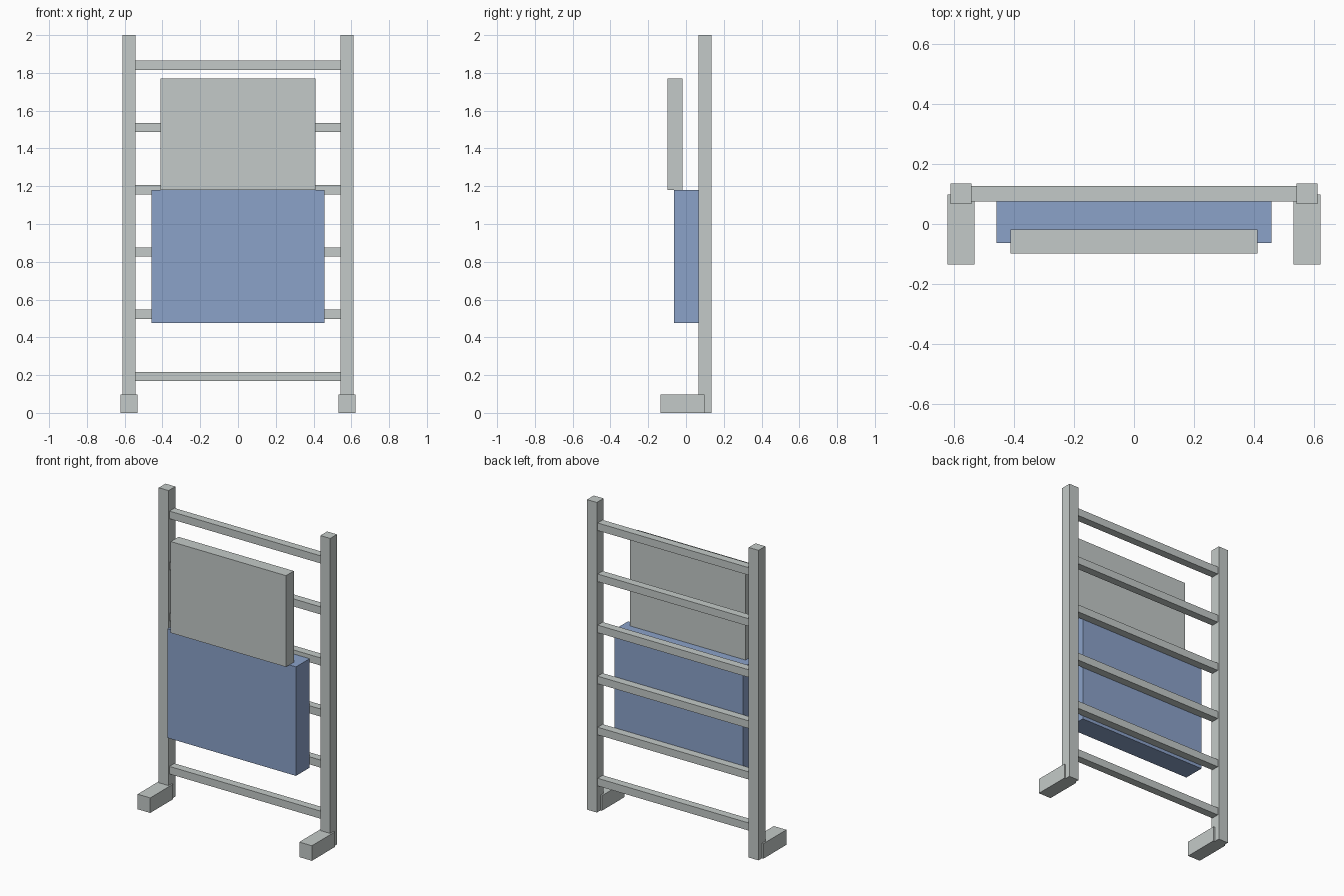
import bpy
import bmesh
from mathutils import Vector

if "Cube" in bpy.data.objects:
    bpy.data.objects.remove(bpy.data.objects["Cube"])


def make_material(name, rgb):
    m = bpy.data.materials.new(name)
    m.diffuse_color = (*rgb, 1.0)
    m.use_nodes = True
    m.node_tree.nodes["Principled BSDF"].inputs["Base Color"].default_value = m.diffuse_color
    return m


GREY = make_material("light grey", (0.552, 0.591, 0.578))
BLUE = make_material("soft blue", (0.258, 0.361, 0.584))


def box(name, lo, hi, mat):
    """Box between two opposite corners."""
    lo, hi = Vector(lo), Vector(hi)
    bm = bmesh.new()
    bmesh.ops.create_cube(bm, size=1.0)
    for v in bm.verts:
        v.co = Vector((v.co[i] * (hi[i] - lo[i]) for i in range(3)))
    me = bpy.data.meshes.new(name)
    bm.to_mesh(me)
    bm.free()
    me.materials.append(mat)
    ob = bpy.data.objects.new(name, me)
    ob.location = (lo + hi) / 2
    bpy.context.collection.objects.link(ob)
    return ob


# Uprights and feet, mirrored left and right
for side, s in (("left", -1), ("right", 1)):
    for part, x0, x1, y0, y1, h in (
        ("post", 0.542, 0.612, 0.066, 0.135, 2.0),
        ("foot", 0.532, 0.622, -0.135, 0.099, 0.097),
    ):
        xa, xb = sorted((s * x0, s * x1))
        box(f"{side}_{part}", (xa, y0, 0), (xb, y1, h), GREY)

# Six evenly spaced rungs
for i in range(6):
    z = 0.193 + i * 0.3294
    box(f"rung_{i + 1}", (-0.543, 0.075, z - 0.0245), (0.543, 0.126, z + 0.0245), GREY)

# Hanging panels: thick blue one below, thinner grey one standing on it
box("lower_panel", (-0.4585, -0.064, 0.477), (0.4585, 0.075, 1.18), BLUE)
box("upper_panel", (-0.4115, -0.098, 1.18), (0.4115, -0.019, 1.769), GREY)
